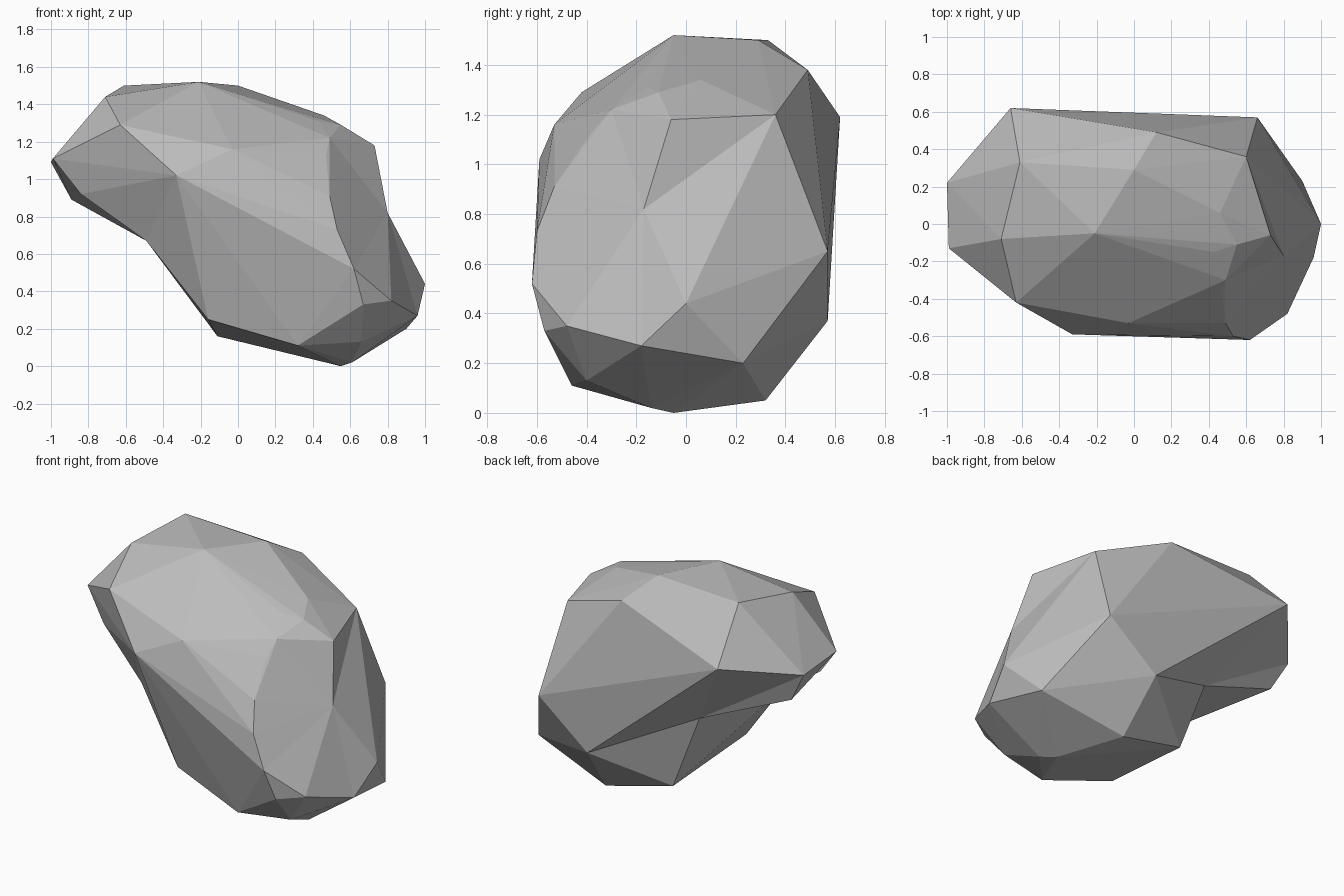
import bpy
import bmesh
from mathutils import Vector

# Remove the default cube only
default_cube = bpy.data.objects.get("Cube")
if default_cube:
    bpy.data.objects.remove(default_cube, do_unlink=True)

UNIT = 0.01  # corner positions are given in hundredths

# Corners of the boulder, grouped by region
crown = [(-71, -8, 144), (-61, 33, 150), (-21, -5, 152), (0, 29, 150),
         (12, 49, 138), (46, 6, 134), (60, 36, 120), (73, -6, 118)]
overhang = [(-100, 22, 109), (-99, -13, 111), (-63, -42, 129), (-66, 62, 119),
            (-84, -18, 92), (-89, 19, 89)]
front_face = [(-3, -53, 116), (-33, -59, 102)]
chipped_rim = [(55, -11, 129), (43, -15, 131), (49, -30, 122), (47, -38, 113),
               (49, -53, 91), (53, -60, 73), (62, -62, 52), (67, -57, 33)]
flank = [(66, 57, 65), (31, 57, 37), (100, 0, 44), (82, -48, 35)]
foot = [(90, 23, 20), (96, -18, 27), (66, -40, 13), (32, -46, 11),
        (61, -14, 2), (55, -5, 0), (35, 32, 5), (-11, 29, 16), (-16, -39, 25)]

# Hollows: final corner, and the offset that lifts it clear of the hull
hollows = [((-30, 29, 65), (-20, 9, -17)),
           ((-49, -29, 67), (-5, 4, -17)),
           ((80, -17, 82), (13, 0, 0))]


def make_material(name, value):
    """Plain grey material for viewport and render."""
    material = bpy.data.materials.new(name)
    material.use_nodes = True
    colour = (value, value, value, 1.0)
    material.diffuse_color = colour
    shader = next(node for node in material.node_tree.nodes
                  if node.type == "BSDF_PRINCIPLED")
    shader.inputs["Base Color"].default_value = colour
    shader.inputs["Roughness"].default_value = 0.9
    return material


def build_boulder(name, material):
    """Wrap the corners in a faceted skin, then press the hollows inwards."""
    bm = bmesh.new()
    for region in (crown, overhang, front_face, chipped_rim, flank, foot):
        for corner in region:
            bm.verts.new(Vector(corner) * UNIT)

    # Lifted hollow corners take part in the skin
    pressed = []
    for corner, lift in hollows:
        target = Vector(corner) * UNIT
        vert = bm.verts.new(target + Vector(lift) * UNIT)
        pressed.append((vert, target))

    bmesh.ops.convex_hull(bm, input=list(bm.verts))

    # Press each hollow back to its true depth
    for vert, target in pressed:
        vert.co = target

    # Drop corners swallowed by the skin and tidy the facets
    loose = [vert for vert in bm.verts if not vert.link_faces]
    bmesh.ops.delete(bm, geom=loose, context="VERTS")
    bmesh.ops.recalc_face_normals(bm, faces=list(bm.faces))
    for face in bm.faces:
        face.smooth = False

    mesh = bpy.data.meshes.new(name)
    bm.to_mesh(mesh)
    bm.free()
    mesh.materials.append(material)
    boulder = bpy.data.objects.new(name, mesh)
    bpy.context.collection.objects.link(boulder)
    return boulder


build_boulder("boulder", make_material("stone grey", 0.5))
